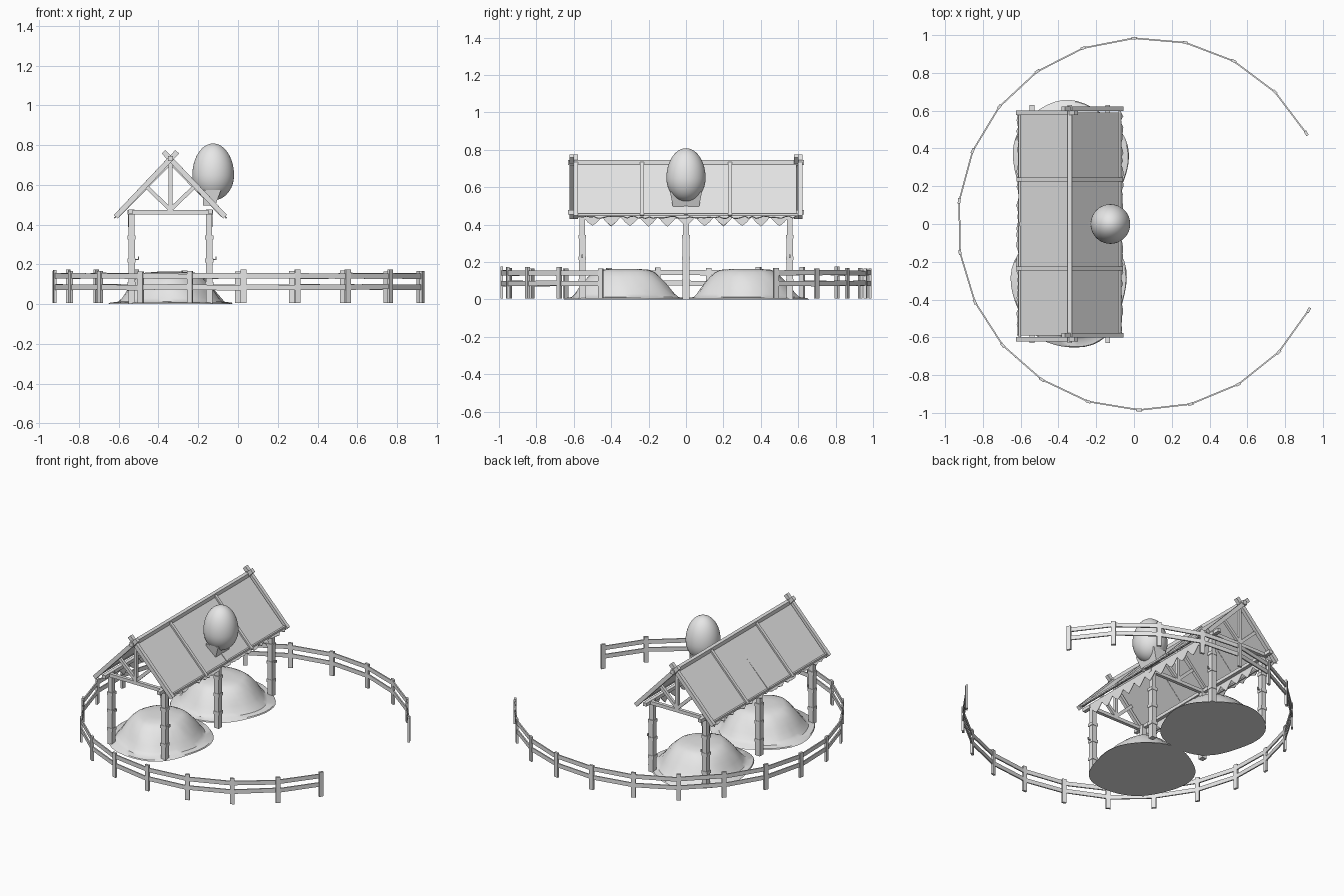
import bpy, bmesh, math, random
from mathutils import Vector, Matrix

random.seed(4)
if "Cube" in bpy.data.objects:
    bpy.data.objects.remove(bpy.data.objects["Cube"])

grey = bpy.data.materials.new("pale_grey")
grey.use_nodes = True
grey.diffuse_color = (0.8, 0.8, 0.8, 1)
grey.node_tree.nodes["Principled BSDF"].inputs["Base Color"].default_value = (0.8, 0.8, 0.8, 1)

RX = -0.34                      # ridge position
EAVE, RIDGE, HALF = 0.445, 0.73, 0.27
Y = Vector((0, 1, 0))
Z = Vector((0, 0, 1))


def finish(name, bm, smooth=False):
    bmesh.ops.recalc_face_normals(bm, faces=bm.faces)
    mesh = bpy.data.meshes.new(name)
    bm.to_mesh(mesh)
    bm.free()
    mesh.materials.append(grey)
    obj = bpy.data.objects.new(name, mesh)
    bpy.context.collection.objects.link(obj)
    if smooth:
        bpy.context.view_layer.objects.active = obj
        obj.select_set(True)
        bpy.ops.object.shade_smooth_by_angle(angle=math.radians(35))
        obj.select_set(False)
    return obj


def beam(bm, p, q, width, depth, side=Y):
    """Squared timber from p to q; width runs along side."""
    p, q = Vector(p), Vector(q)
    d = q - p
    a = d.normalized()
    s = (side - a * side.dot(a)).normalized()
    n = a.cross(s)
    rot = Matrix((s * width, n * depth, d)).transposed().to_4x4()
    bmesh.ops.create_cube(bm, size=1, matrix=Matrix.Translation((p + q) / 2) @ rot)


# Fence: open ring of posts joined by two rails
fence_posts, fence_rails = bmesh.new(), bmesh.new()
ring = []
for i in range(20):
    a = math.radians(29.2 + 15.96 * i)
    ring.append((Vector((0.052 + 0.985 * math.cos(a), 0.985 * math.sin(a), 0)),
                 Vector((-math.sin(a), math.cos(a), 0))))
for p, t in ring:
    top = 0.17 + random.uniform(-0.006, 0.006)
    beam(fence_posts, p + Z * 0.005, p + Z * top, 0.028, 0.014, t)
for (p, _), (q, _) in zip(ring, ring[1:]):
    for z in (0.085, 0.142):
        dz = random.uniform(-0.004, 0.004)
        beam(fence_rails, p + Z * z, q + Z * (z + dz), 0.027, 0.008, Z)
finish("fence_posts", fence_posts)
finish("fence_rails", fence_rails)

# Shelter posts with rope bands, and small hooks
posts, bands, hooks = bmesh.new(), bmesh.new(), bmesh.new()
for x in (-0.535, -0.145):
    for y in (-0.555, 0, 0.555):
        beam(posts, (x, y, 0), (x, y, 0.34), 0.036, 0.034)
        beam(posts, (x, y, 0.34), (x, y, 0.475), 0.03, 0.03)
        for z in (0.1, 0.22, 0.335):
            beam(bands, (x, y, z - 0.01), (x, y, z + 0.01), 0.041, 0.041)
        if y:
            beam(hooks, (x + 0.015, y, 0.225), (x + 0.037, y, 0.225), 0.006, 0.006)
            beam(hooks, (x + 0.035, y, 0.223), (x + 0.035, y, 0.24), 0.006, 0.006)
finish("shelter_posts", posts)
finish("rope_bands", bands)
finish("lantern_hooks", hooks)

# Trusses: tie, king post and struts
truss = bmesh.new()
for y in (-0.575, 0, 0.575):
    beam(truss, (-0.555, y, 0.463), (-0.125, y, 0.463), 0.022, 0.022)
    beam(truss, (RX, y, 0.465), (RX, y, 0.72), 0.02, 0.02)
    for s in (-1, 1):
        beam(truss, (RX, y, 0.475), (RX + s * 0.12, y, 0.59), 0.018, 0.02)
        if y == 0:
            beam(truss, (RX + s * 0.265, y, EAVE), (RX, y, 0.715), 0.022, 0.022)
finish("trusses", truss)

# Long timbers: ridge beam, wall plates, eave rails
longs = bmesh.new()
beam(longs, (RX, -0.63, 0.732), (RX, 0.63, 0.732), 0.026, 0.026, Z)
for s in (-1, 1):
    beam(longs, (RX + s * 0.2, -0.63, 0.466), (RX + s * 0.2, 0.63, 0.466), 0.022, 0.024, Z)
    beam(longs, (RX + s * 0.264, -0.6, 0.453), (RX + s * 0.264, 0.6, 0.453), 0.014, 0.014, Z)
finish("long_timbers", longs)

# Rafters: crossing pairs at the gables, slim battens between
rafters, battens = bmesh.new(), bmesh.new()
slope = Vector((HALF, 0, EAVE - RIDGE)).normalized()
for s in (-1, 1):
    d = Vector((s * slope.x, 0, slope.z))
    apex = Vector((RX, 0, RIDGE))
    for y in (-0.6, 0.6):
        off = Y * (y + 0.01 * s)
        beam(rafters, apex - d * 0.05 + off, apex + d * 0.4 + off, 0.024, 0.026)
    for y in (-0.235, 0.235):
        off = Y * y + Z * 0.006
        beam(battens, apex + off, apex + d * 0.4 + off, 0.02, 0.018)
finish("gable_rafters", rafters)
finish("roof_battens", battens)

# Roof cloth: two slopes with a ragged lower edge
cloth = bmesh.new()
for s in (-1, 1):
    prev = None
    for i in range(61):
        y = -0.59 + 1.18 * i / 60
        t = 1.0 + random.uniform(0, 0.045)
        a = cloth.verts.new((RX, y, RIDGE))
        b = cloth.verts.new((RX + s * HALF * t, y, RIDGE + (EAVE - RIDGE) * t))
        if prev:
            cloth.faces.new((prev[0], a, b, prev[1]))
        prev = (a, b)
roof = finish("roof_cloth", cloth)
mod = roof.modifiers.new("thickness", "SOLIDIFY")
mod.thickness = 0.006
mod.offset = 0

# Bunting: pointed flags hanging along both long sides
flags = bmesh.new()
step = 1.1 / 11
for x in (-0.552, -0.128):
    for i in range(11):
        y = -0.55 + step * (i + 0.5)
        tip = 0.392 + random.uniform(-0.004, 0.004)
        pts = [(-0.5, 0.455), (0.5, 0.455), (0.5, 0.44), (0.25, 0.412),
               (0, tip), (-0.25, 0.412), (-0.5, 0.44)]
        f = flags.faces.new([flags.verts.new((x, y + u * step, z)) for u, z in pts])
mod = finish("bunting", flags).modifiers.new("thickness", "SOLIDIFY")
mod.thickness = 0.003
mod.offset = 0

# Straw mounds: stepped domes on flat spread-out skirts
PROFILE = [(1, 0), (0.98, 0.007), (0.86, 0.012), (0.8, 0.03), (0.73, 0.06), (0.66, 0.09),
           (0.58, 0.12), (0.49, 0.145), (0.4, 0.158), (0.2, 0.163)]
N = 48
for label, side in (("front", -1), ("back", 1)):
    bm = bmesh.new()
    rings = []
    for k, (r, z) in enumerate(PROFILE):
        loop = []
        for j in range(N):
            a = 2 * math.pi * j / N
            w = 1 + 0.025 * math.sin(3 * a + side) + 0.02 * math.sin(5 * a + k * 0.5)
            if k > 2:
                w += random.uniform(-0.012, 0.012)
            loop.append(bm.verts.new((RX + 0.305 * r * w * math.cos(a),
                                      side * 0.325 + 0.33 * r * w * math.sin(a), z)))
        rings.append(loop)
    for lo, hi in zip(rings, rings[1:]):
        for j in range(N):
            bm.faces.new((lo[j], lo[j - 1], hi[j - 1], hi[j]))
    bm.faces.new(rings[0])
    bm.faces.new(rings[-1])
    finish(label + "_straw_mound", bm, True)

# Egg ornament and its tapered cradle on the roof
bm = bmesh.new()
bmesh.ops.create_uvsphere(bm, u_segments=40, v_segments=24, radius=1)
for v in bm.verts:
    v.co.x = v.co.x * 0.105 - 0.125
    v.co.y *= 0.105
    v.co.z = 0.648 + v.co.z * (0.16 if v.co.z > 0 else 0.126)
finish("egg", bm, True)

bm = bmesh.new()
bmesh.ops.create_cube(bm, size=1)
for v in bm.verts:
    top = v.co.z > 0
    v.co = Vector(((-0.085 if top else -0.115) if v.co.x > 0 else -0.175,
                   v.co.y * (0.17 if top else 0.14), 0.575 if top else 0.495))
finish("egg_cradle", bm)
